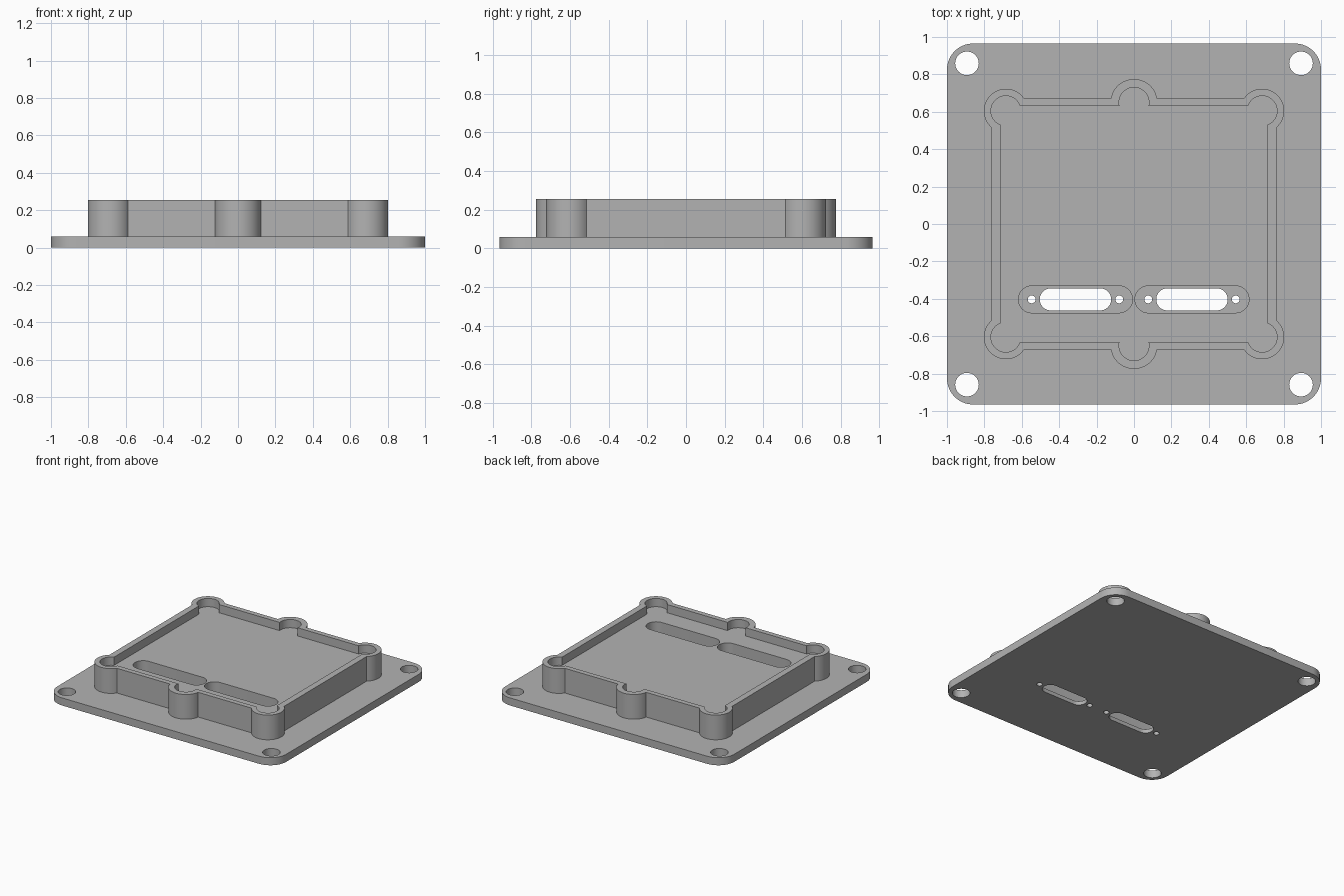
import bpy, bmesh
from math import sin, cos, asin, pi, sqrt, radians

if "Cube" in bpy.data.objects:
    bpy.data.objects.remove(bpy.data.objects["Cube"], do_unlink=True)

PLATE_TOP, FLOOR, RIM_TOP, LEDGE = 0.06, 0.19, 0.255, 0.03

grey = bpy.data.materials.new("plain_grey")
grey.use_nodes = True
colour = (0.45, 0.45, 0.45, 1)
grey.diffuse_color = colour
grey.node_tree.nodes["Principled BSDF"].inputs["Base Color"].default_value = colour


def arc(cx, cy, r, a0, a1, n):
    return [(cx + r * cos(a0 + (a1 - a0) * i / n),
             cy + r * sin(a0 + (a1 - a0) * i / n)) for i in range(n + 1)]


def circle(cx, cy, r):
    return arc(cx, cy, r, 0, 2 * pi, 40)[:-1]


def slot(cx, cy, length, width):
    r, d = width / 2, (length - width) / 2
    return (arc(cx + d, cy, r, -pi / 2, pi / 2, 20)
            + arc(cx - d, cy, r, pi / 2, 3 * pi / 2, 20))


def mirrored(quarter):
    """Close a quarter outline, given from the y axis round to the x side."""
    right = quarter + [(x, -y) for x, y in reversed(quarter)]
    left = [(-x, y) for x, y in reversed(right) if x > 1e-5]
    return right + left


def bossed_outline(w, h, corner_r, middle_r):
    """Rectangle with round bulges at the corners and the front and back middles."""
    my, cx, cy = 0.65, 0.685, 0.605
    middle = arc(0, my, middle_r, pi / 2, asin((h - my) / middle_r), 16)
    start = pi - asin((h - cy) / corner_r)
    end = -sqrt(1 - ((w - cx) / corner_r) ** 2)
    return mirrored(middle + arc(cx, cy, corner_r, start, asin(end), 32))


def prism(name, outline, z0, z1):
    bm = bmesh.new()
    face = bm.faces.new([bm.verts.new((x, y, z0)) for x, y in outline])
    top = bmesh.ops.extrude_face_region(bm, geom=[face])["geom"]
    bmesh.ops.translate(bm, vec=(0, 0, z1 - z0),
                        verts=[v for v in top if isinstance(v, bmesh.types.BMVert)])
    bmesh.ops.recalc_face_normals(bm, faces=bm.faces)
    mesh = bpy.data.meshes.new(name)
    bm.to_mesh(mesh)
    bm.free()
    mesh.materials.append(grey)
    obj = bpy.data.objects.new(name, mesh)
    bpy.context.collection.objects.link(obj)
    return obj


def combine(target, tool, operation):
    mod = target.modifiers.new(operation, "BOOLEAN")
    mod.object, mod.operation, mod.solver = tool, operation, "EXACT"
    bpy.context.view_layer.objects.active = target
    bpy.ops.object.modifier_apply(modifier=mod.name)
    bpy.data.objects.remove(tool, do_unlink=True)


# Base plate with rounded corners
body = prism("housing_plate", mirrored([(0, 0.965)] + arc(0.86, 0.825, 0.14, pi / 2, 0, 16)),
             0, PLATE_TOP)

# Raised block with screw bosses, then the shallow tray in its top
combine(body, prism("raised_block", bossed_outline(0.762, 0.672, 0.118, 0.125),
                    0.04, RIM_TOP), "UNION")
combine(body, prism("tray_cutter", bossed_outline(0.712, 0.632, 0.08, 0.08),
                    FLOOR, 0.4), "DIFFERENCE")

# Mounting holes in the plate corners
for sx in (-1, 1):
    for sy in (-1, 1):
        combine(body, prism("hole_cutter", circle(sx * 0.893, sy * 0.859, 0.063),
                            -0.1, 0.2), "DIFFERENCE")

# Two connector recesses, each with a through slot and two screw holes
for cx in (-0.313, 0.31):
    combine(body, prism("recess_cutter", slot(cx, -0.403, 0.61, 0.144),
                        LEDGE, 0.4), "DIFFERENCE")
    combine(body, prism("slot_cutter", slot(cx, -0.403, 0.382, 0.118),
                        -0.1, 0.1), "DIFFERENCE")
    for dx in (-0.234, 0.234):
        combine(body, prism("screw_cutter", circle(cx + dx, -0.403, 0.021),
                            -0.1, 0.1), "DIFFERENCE")

bpy.ops.object.select_all(action="DESELECT")
body.select_set(True)
bpy.context.view_layer.objects.active = body
bpy.ops.object.shade_smooth_by_angle(angle=radians(30))
